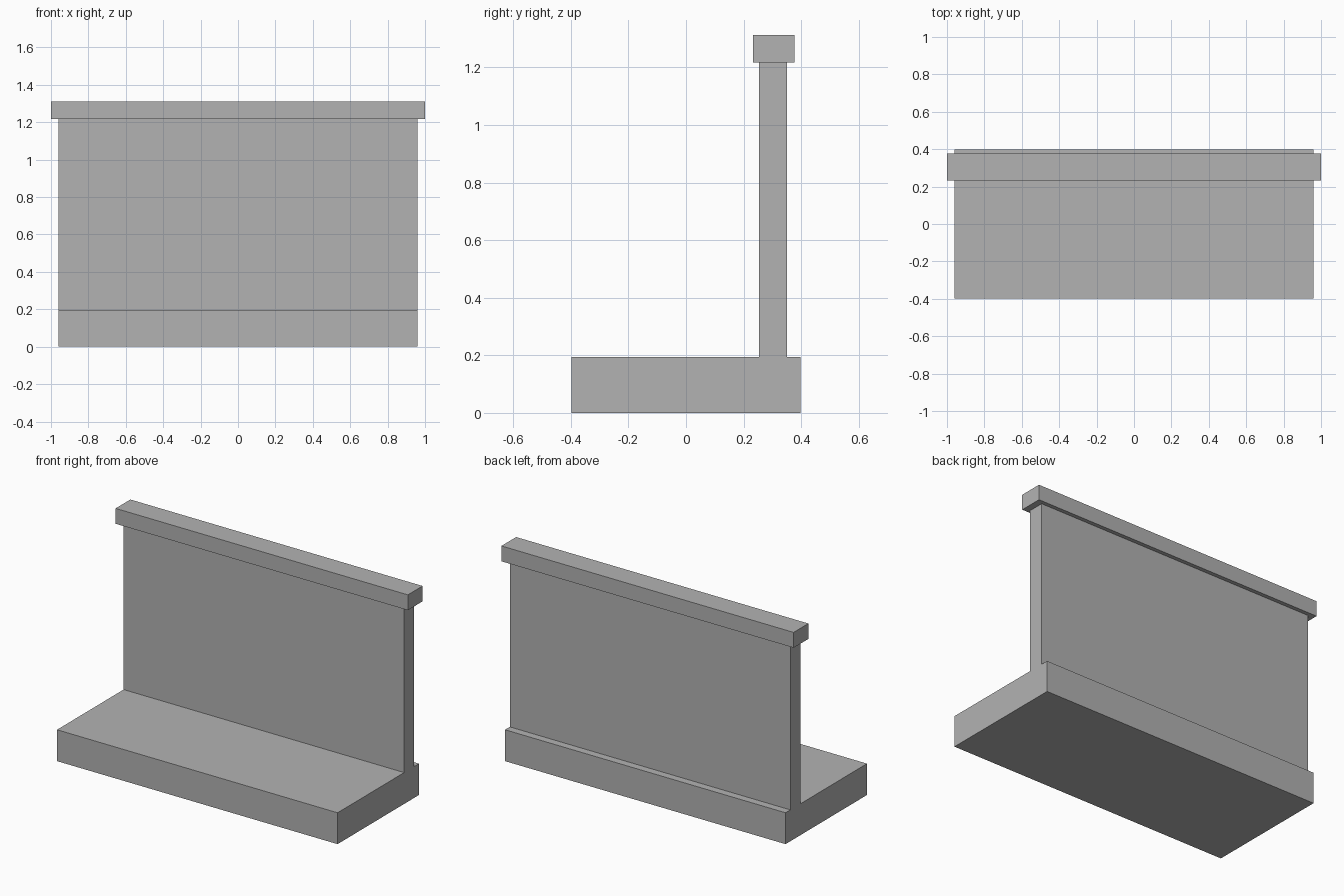
import bpy, bmesh

if "Cube" in bpy.data.objects:
    bpy.data.objects.remove(bpy.data.objects["Cube"])

grey = bpy.data.materials.new("concrete grey")
grey.diffuse_color = (0.448, 0.448, 0.448, 1)
grey.use_nodes = True
grey.node_tree.nodes["Principled BSDF"].inputs["Base Color"].default_value = grey.diffuse_color


def extrude_profile(name, profile, half_width):
    """Extrude a closed (y, z) profile along x, centred on x = 0."""
    bm = bmesh.new()
    face = bm.faces.new([bm.verts.new((-half_width, y, z)) for y, z in profile])
    result = bmesh.ops.extrude_face_region(bm, geom=[face])
    verts = [g for g in result["geom"] if isinstance(g, bmesh.types.BMVert)]
    bmesh.ops.translate(bm, verts=verts, vec=(2 * half_width, 0, 0))
    bmesh.ops.recalc_face_normals(bm, faces=bm.faces)
    mesh = bpy.data.meshes.new(name)
    bm.to_mesh(mesh)
    bm.free()
    mesh.materials.append(grey)
    obj = bpy.data.objects.new(name, mesh)
    bpy.context.collection.objects.link(obj)
    return obj


# Footing and upright wall share one inverted-T profile
extrude_profile("footing_and_wall", [
    (-0.398, 0), (0.398, 0), (0.398, 0.194), (0.351, 0.194),
    (0.351, 1.217), (0.253, 1.217), (0.253, 0.194), (-0.398, 0.194),
], 0.96)

# Coping rail overhanging the wall on every side
extrude_profile("coping", [
    (0.232, 1.217), (0.376, 1.217), (0.376, 1.312), (0.232, 1.312),
], 1.0)
